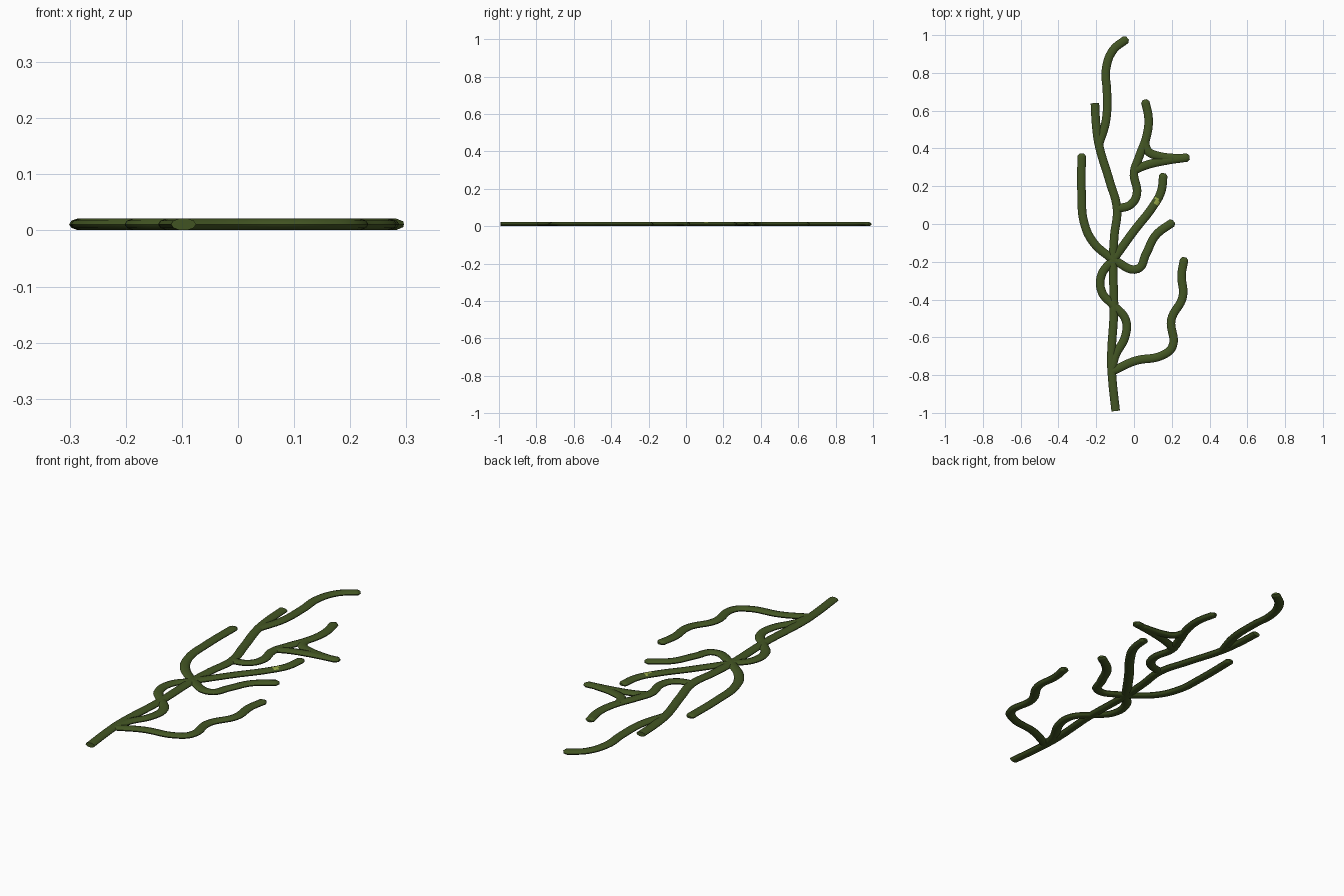
import bpy
from mathutils import Vector

cube = bpy.data.objects.get("Cube")
if cube:
    bpy.data.objects.remove(cube, do_unlink=True)

HALF_WIDTH = 0.0225
HALF_HEIGHT = 0.011


def material(name, color):
    mat = bpy.data.materials.new(name)
    mat.use_nodes = True
    mat.diffuse_color = color
    bsdf = mat.node_tree.nodes["Principled BSDF"]
    bsdf.inputs["Base Color"].default_value = color
    bsdf.inputs["Roughness"].default_value = 0.8
    return mat


green = material("olive green", (0.056, 0.092, 0.017, 1))
lime = material("pale lime", (0.3, 0.38, 0.06, 1))


def vine(name, points, tip=True):
    """Sweep a flattened round tube along a smooth path on the ground."""
    path = [Vector((x, y, 0)) for x, y in points]
    radii = [1.0] * len(path)
    if tip:  # short blunt point at the growing end
        path.append(path[-1] + (path[-1] - path[-2]).normalized() * 0.014)
        radii.append(0.5)
    curve = bpy.data.curves.new(name, "CURVE")
    curve.dimensions = "3D"
    curve.twist_mode = "Z_UP"
    curve.bevel_depth = HALF_WIDTH
    curve.bevel_resolution = 3
    curve.resolution_u = 8
    curve.use_fill_caps = True
    spline = curve.splines.new("BEZIER")
    spline.bezier_points.add(len(path) - 1)
    for bp, co, r in zip(spline.bezier_points, path, radii):
        bp.co = co
        bp.radius = r
        bp.handle_left_type = bp.handle_right_type = "AUTO"
    obj = bpy.data.objects.new(name, curve)
    bpy.context.collection.objects.link(obj)
    bpy.ops.object.select_all(action="DESELECT")
    obj.select_set(True)
    bpy.context.view_layer.objects.active = obj
    bpy.ops.object.convert(target="MESH")
    obj = bpy.context.object
    # Flatten the tube and rest it on the ground
    for v in obj.data.vertices:
        v.co.z = v.co.z * HALF_HEIGHT / HALF_WIDTH + HALF_HEIGHT
    obj.data.materials.clear()
    obj.data.materials.append(green)
    bpy.ops.object.shade_smooth_by_angle(angle=0.7)
    return obj


# Main stem and its top shoot
vine("main_stem", [(-0.097, -0.99), (-0.115, -0.82), (-0.12, -0.72), (-0.106, -0.45),
                   (-0.111, -0.2), (-0.104, -0.06), (-0.09, 0.08), (-0.13, 0.23),
                   (-0.186, 0.42), (-0.2, 0.52), (-0.207, 0.64)], tip=False)
vine("top_shoot", [(-0.186, 0.42), (-0.148, 0.55), (-0.143, 0.7), (-0.148, 0.82),
                   (-0.111, 0.92), (-0.045, 0.975)])

# Upper right branch with its forked side shoot
vine("upper_branch", [(-0.09, 0.08), (-0.015, 0.105), (0.015, 0.16), (0.0, 0.27),
                      (0.025, 0.35), (0.068, 0.47), (0.077, 0.56), (0.06, 0.645)])
vine("side_shoot", [(0.002, 0.285), (0.06, 0.31), (0.165, 0.335), (0.28, 0.352)])
vine("side_shoot_fork", [(0.055, 0.44), (0.075, 0.385), (0.13, 0.36), (0.24, 0.347)])

# Branches meeting at the middle joint
joint = (-0.111, -0.19)
straight = vine("straight_branch", [joint, (0.005, -0.03), (0.095, 0.085),
                                    (0.143, 0.17), (0.155, 0.255)])
vine("left_branch", [joint, (-0.217, -0.095), (-0.265, 0.01), (-0.277, 0.15), (-0.277, 0.36)])
vine("middle_branch", [joint, (0.02, -0.237), (0.063, -0.16), (0.115, -0.06), (0.2, 0.005)])
vine("twining_loop", [joint, (-0.172, -0.27), (-0.17, -0.36), (-0.115, -0.425),
                      (-0.045, -0.505), (-0.045, -0.59), (-0.1, -0.7), (-0.115, -0.765)])

# Lower right branch
vine("lower_branch", [(-0.115, -0.78), (0.005, -0.725), (0.15, -0.695), (0.203, -0.65),
                      (0.198, -0.505), (0.258, -0.385), (0.252, -0.27), (0.265, -0.19)])

# Pale fleck on top of the straight branch
straight.data.materials.append(lime)
for face in straight.data.polygons:
    c = face.center
    if 0.112 < c.x < 0.13 and 0.1 < c.y < 0.145 and face.normal.z > 0.8:
        face.material_index = 1
